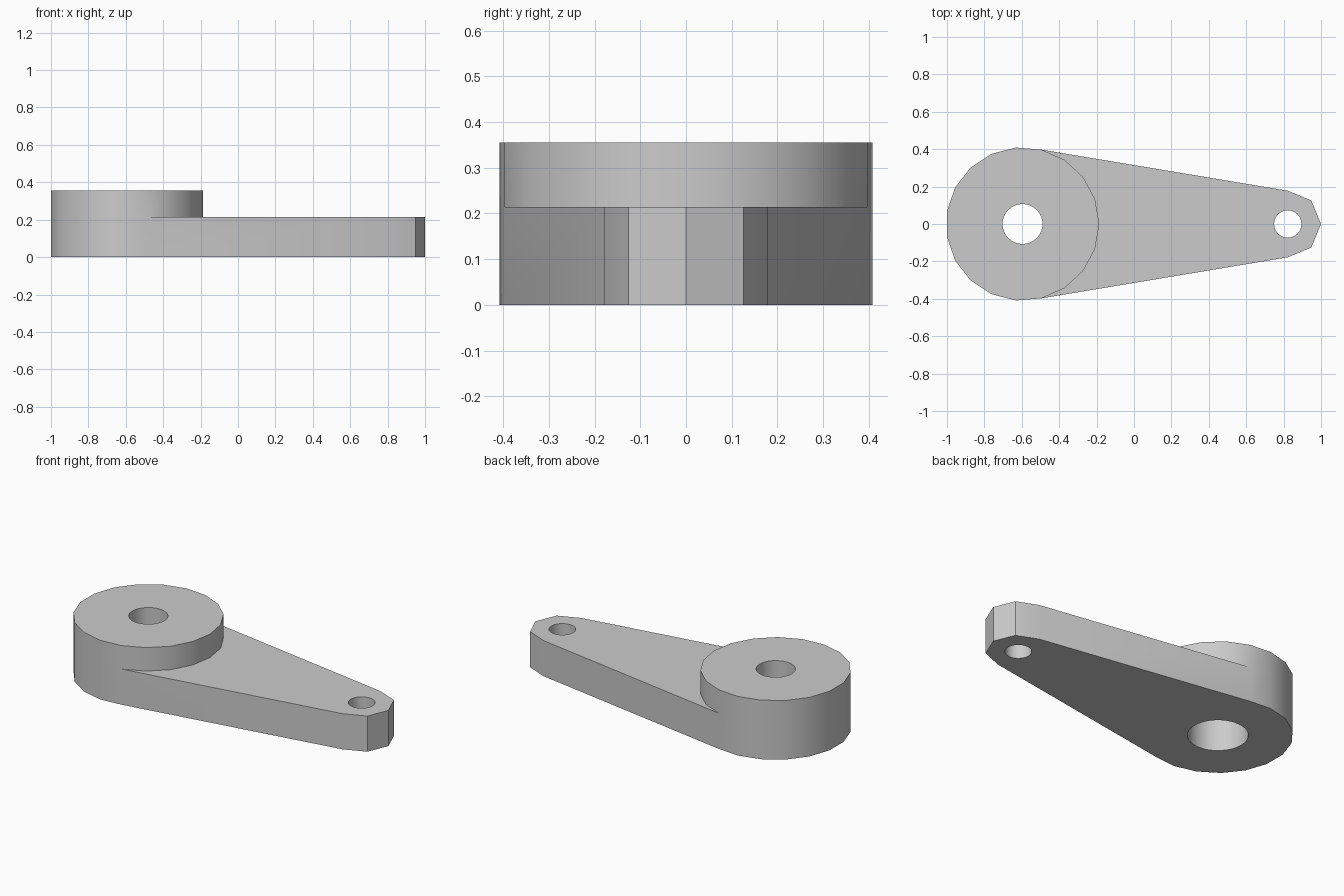
import bpy
import bmesh
from math import cos, sin, tau

cube = bpy.data.objects.get("Cube")
if cube:
    bpy.data.objects.remove(cube, do_unlink=True)

HUB_X, HUB_R, HUB_SIDES, HUB_TOP = -0.596, 0.41, 19, 0.355
TIP_X, TIP_R, TIP_SIDES, ARM_TOP = 0.822, 0.178, 8, 0.214


def arc(cx, r, sides, first, last):
    """Points of a regular polygon, from one corner number to another."""
    return [(cx + r * cos(tau * i / sides), r * sin(tau * i / sides))
            for i in range(first, last + 1)]


def ring(bm, points, z):
    return [bm.verts.new((x, y, z)) for x, y in points]


def walls(bm, low, high):
    n = len(low)
    for i in range(n):
        j = (i + 1) % n
        bm.faces.new((low[i], low[j], high[j], high[i]))


grey = bpy.data.materials.new("light_grey")
grey.use_nodes = True
grey.diffuse_color = (0.6, 0.6, 0.6, 1)
grey.node_tree.nodes["Principled BSDF"].inputs["Base Color"].default_value = (0.6, 0.6, 0.6, 1)

# Lever body: tapered arm with a taller hub on its wide end
bm = bmesh.new()
front_arc = arc(HUB_X, HUB_R, HUB_SIDES, -3, 3)      # hub corners above the arm
hub_back = arc(HUB_X, HUB_R, HUB_SIDES, 4, HUB_SIDES - 4)
tip = arc(TIP_X, TIP_R, TIP_SIDES, -2, 2)

low = ring(bm, tip + hub_back, 0)
mid = ring(bm, tip + hub_back, ARM_TOP)
seam = ring(bm, front_arc, ARM_TOP)
top = ring(bm, front_arc + hub_back, HUB_TOP)
mid_tip, mid_hub = mid[:len(tip)], mid[len(tip):]

bm.faces.new(low[::-1])
walls(bm, low, mid)
bm.faces.new(mid_tip + [mid_hub[0]] + seam[::-1] + [mid_hub[-1]])
walls(bm, seam + mid_hub, top)
bm.faces.new(top)
bmesh.ops.dissolve_limit(bm, angle_limit=0.02, verts=bm.verts, edges=bm.edges)
bmesh.ops.recalc_face_normals(bm, faces=bm.faces)

mesh = bpy.data.meshes.new("lever_arm")
bm.to_mesh(mesh)
bm.free()
mesh.materials.append(grey)
lever = bpy.data.objects.new("lever_arm", mesh)
bpy.context.collection.objects.link(lever)
bpy.ops.object.select_all(action='DESELECT')
bpy.context.view_layer.objects.active = lever
lever.select_set(True)


def drill(name, x, radius, z0, z1):
    """Cut a round hole through the lever, then drop the cutter."""
    cut_bm = bmesh.new()
    circle = arc(x, radius, 32, 0, 31)
    a, b = ring(cut_bm, circle, z0), ring(cut_bm, circle, z1)
    cut_bm.faces.new(a[::-1])
    walls(cut_bm, a, b)
    cut_bm.faces.new(b)
    cut_mesh = bpy.data.meshes.new(name)
    cut_bm.to_mesh(cut_mesh)
    cut_bm.free()
    cut_mesh.materials.append(grey)
    cutter = bpy.data.objects.new(name, cut_mesh)
    cutter.hide_render = True
    bpy.context.collection.objects.link(cutter)
    mod = lever.modifiers.new(name, 'BOOLEAN')
    mod.operation, mod.solver, mod.object = 'DIFFERENCE', 'EXACT', cutter
    bpy.ops.object.modifier_apply(modifier=mod.name)
    bpy.data.objects.remove(cutter, do_unlink=True)


# Shaft hole with a wider socket below, and the small tip hole
drill("shaft_hole", HUB_X, 0.107, -0.1, 0.5)
drill("shaft_socket", HUB_X, 0.166, -0.1, ARM_TOP)
drill("tip_hole", TIP_X, 0.073, -0.1, 0.5)

bpy.ops.object.shade_smooth_by_angle(angle=0.52)
